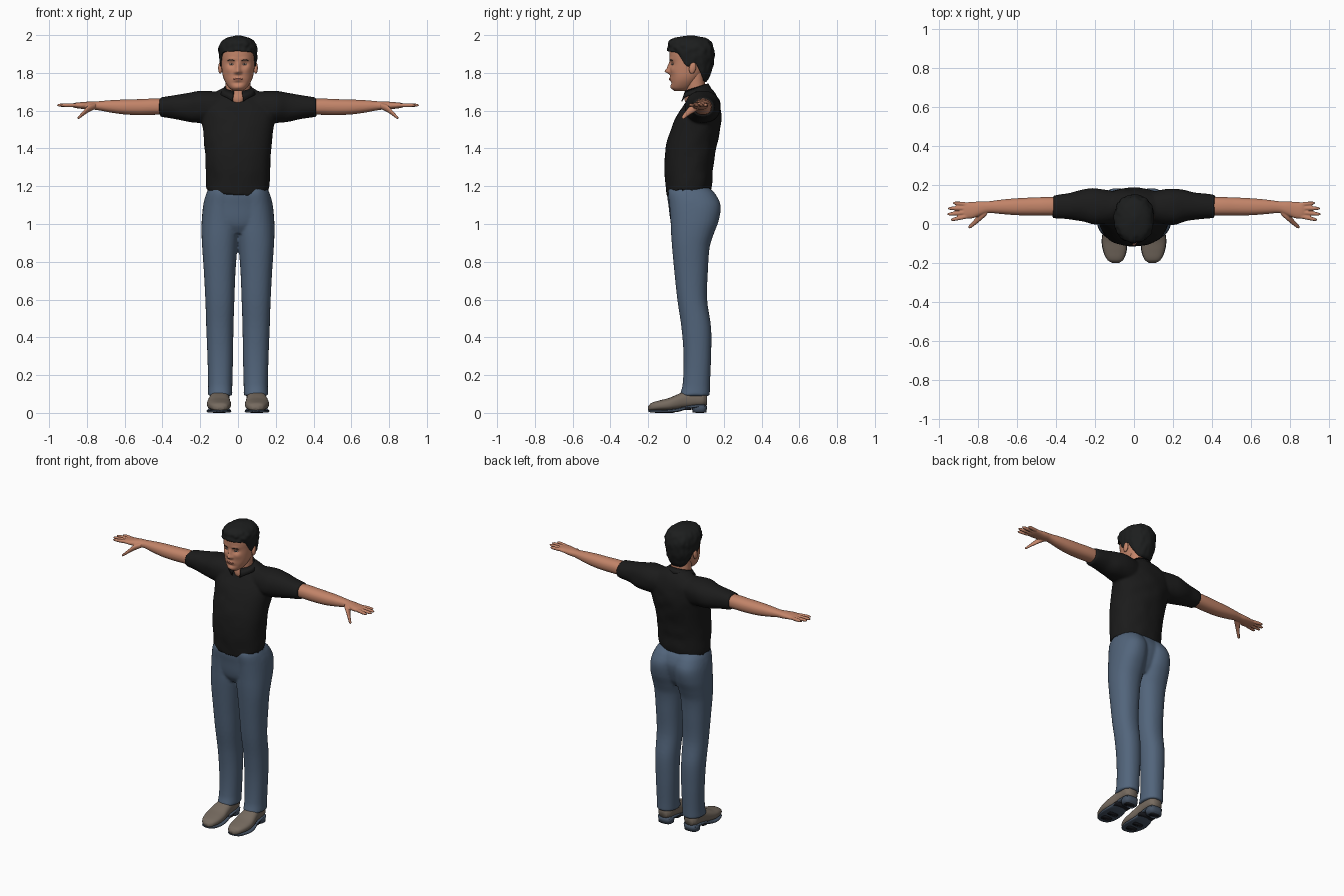
import bpy, bmesh, math
from mathutils import Vector, Matrix, noise
from mathutils.bvhtree import BVHTree

cube = bpy.data.objects.get("Cube")
if cube:
    bpy.data.objects.remove(cube, do_unlink=True)


def material(name, r, g, b):
    mat = bpy.data.materials.new(name)
    mat.use_nodes = True
    mat.diffuse_color = (r, g, b, 1)
    shader = mat.node_tree.nodes["Principled BSDF"]
    shader.inputs["Base Color"].default_value = (r, g, b, 1)
    shader.inputs["Roughness"].default_value = 0.8
    return mat


SKIN = material("skin", .54, .23, .14)
LIP = material("lip", .38, .13, .09)
SHIRT = material("black shirt", .011, .011, .011)
HAIR = material("black hair", .012, .013, .013)
JEANS = material("blue jeans", .085, .13, .2)
SHOE = material("taupe shoe", .18, .145, .115)
SOLE = material("slate sole", .06, .085, .125)
TREAD = material("black tread", .01, .011, .015)
WHITE = material("eye white", .55, .45, .4)


def sample(keys, t):
    """Smoothly interpolate rows of (t, values...)."""
    last = len(keys) - 1
    i = max(k for k in range(last) if k == 0 or keys[k][0] <= t)
    a, b = keys[i], keys[i + 1]
    h = b[0] - a[0]
    u = (t - a[0]) / h

    def slope(j, c):
        p, q = keys[max(j - 1, 0)], keys[min(j + 1, last)]
        return (q[c] - p[c]) / (q[0] - p[0]) * h

    s = u * u * (3 - 2 * u)
    return [a[c] + (b[c] - a[c]) * s + slope(i, c) * u * (1 - u) ** 2
            - slope(i + 1, c) * u * u * (1 - u) for c in range(1, len(a))]


def rounded(value, power):
    return math.copysign(abs(value) ** power, value)


def loft(bm, keys, axis="z", both=False, sides=32, steps=5, power=.9):
    """Skin rounded sections; each key is (position, u low, u high, v low, v high)."""
    stops = [a[0] + (b[0] - a[0]) * k / steps
             for a, b in zip(keys, keys[1:]) for k in range(steps)] + [keys[-1][0]]
    for side in ((1, -1) if both else (1,)):
        rings = []
        for t in stops:
            u0, u1, v0, v1 = sample(keys, t)
            ring = []
            for k in range(sides):
                a = math.tau * k / sides
                u = (u0 + u1) / 2 + (u1 - u0) / 2 * rounded(math.sin(a), power)
                v = (v0 + v1) / 2 - (v1 - v0) / 2 * rounded(math.cos(a), power)
                x, y, z = {"x": (t, u, v), "y": (u, t, v), "z": (u, v, t)}[axis]
                ring.append(bm.verts.new((side * x, y, z)))
            rings.append(ring)
        skin_rings(bm, rings, True)
        bm.faces.new(rings[0])
        bm.faces.new(rings[-1])


def skin_rings(bm, rings, closed):
    for low, high in zip(rings, rings[1:]):
        n = len(low)
        for k in range(n if closed else n - 1):
            j = (k + 1) % n
            bm.faces.new((low[k], low[j], high[j], high[k]))


def sym(rows):
    return [(t, -w, w, lo, hi) for t, w, lo, hi in rows]


def finish(bm, name, mat, voxel=0, solid=0, smooth=3):
    bmesh.ops.recalc_face_normals(bm, faces=bm.faces)
    mesh = bpy.data.meshes.new(name)
    bm.to_mesh(mesh)
    bm.free()
    mesh.materials.append(mat)
    mesh.shade_smooth()
    obj = bpy.data.objects.new(name, mesh)
    bpy.context.collection.objects.link(obj)
    if voxel:
        remesh = obj.modifiers.new("fuse", "REMESH")
        remesh.mode, remesh.voxel_size, remesh.use_smooth_shade = "VOXEL", voxel, True
        relax = obj.modifiers.new("relax", "SMOOTH")
        relax.factor, relax.iterations = .5, smooth
    if solid:
        shell = obj.modifiers.new("thickness", "SOLIDIFY")
        shell.thickness, shell.offset = solid, -1
    return obj


# Shirt: torso and short sleeves fused, with a dipped front hem and soft creases
bm = bmesh.new()
loft(bm, sym([(1.145, .163, -.103, .125), (1.2, .167, -.108, .137), (1.3, .171, -.115, .143),
              (1.4, .176, -.108, .16), (1.5, .186, -.08, .179), (1.58, .195, -.045, .187),
              (1.64, .185, -.005, .179), (1.69, .13, .028, .157), (1.725, .074, .04, .125)]),
     sides=48)
for v in bm.verts:
    if v.co.z < 1.15:
        v.co.z += .045 * min(1, (v.co.x / .16) ** 2 + (.5 if v.co.y > .05 else 0))
loft(bm, [(.08, .01, .165, 1.53, 1.70), (.2, -.005, .183, 1.535, 1.705),
          (.26, .012, .175, 1.54, 1.695), (.33, .025, .16, 1.555, 1.683),
          (.415, .034, .146, 1.568, 1.67)], "x", both=True)
for v in bm.verts:
    v.co += Vector((1, 1, 0)) * noise.noise(v.co * 14) * .005
finish(bm, "shirt", SHIRT, voxel=.008)

# Collar: a folded band left open at the front, with pointed ends
bm = bmesh.new()
rows = []
for rx, ry, drop, point in ((.069, .059, .02, 0), (.072, .063, 0, 0), (.095, .083, .035, .03)):
    row = []
    for k in range(41):
        a = .3 + (math.tau - .6) * k / 40
        near = min(a, math.tau - a)
        z = 1.705 + .02 * (1 - math.cos(a)) - drop - point * math.exp(-(near / .5) ** 2)
        row.append(bm.verts.new((rx * math.sin(a), .055 - ry * math.cos(a), z)))
    rows.append(row)
skin_rings(bm, rows, False)
finish(bm, "collar", SHIRT, solid=.005)

# Jeans: two legs and a pelvis fused
bm = bmesh.new()
loft(bm, [(.09, .03, .16, -.034, .126), (.15, .03, .158, -.018, .127),
          (.3, .026, .162, -.013, .133), (.45, .024, .168, -.024, .133),
          (.6, .019, .173, -.046, .112), (.75, .013, .181, -.062, .116),
          (.88, .003, .19, -.074, .126), (.95, -.005, .193, -.079, .148),
          (1.02, -.008, .192, -.082, .174), (1.1, -.008, .184, -.088, .183),
          (1.16, -.008, .168, -.095, .155), (1.19, .0, .15, -.09, .125)], both=True)
loft(bm, sym([(.95, .08, -.05, .11), (1.0, .165, -.078, .14), (1.1, .183, -.093, .166),
              (1.16, .168, -.1, .15), (1.2, .15, -.09, .12)]), sides=48)
finish(bm, "jeans", JEANS, voxel=.008)

# Arms with hands, four fingers and a thumb
bm = bmesh.new()
loft(bm, [(.37, .045, .137, 1.58, 1.662), (.45, .044, .138, 1.578, 1.664),
          (.52, .044, .136, 1.577, 1.661), (.6, .045, .132, 1.58, 1.659),
          (.68, .051, .125, 1.591, 1.655), (.75, .056, .116, 1.604, 1.649),
          (.79, .043, .116, 1.606, 1.648), (.83, .029, .113, 1.61, 1.645),
          (.86, .029, .111, 1.614, 1.642), (.878, .034, .106, 1.619, 1.637)], "x", both=True)
for root, tip, length in ((.1, .108, .928), (.081, .08, .955), (.06, .05, .958), (.04, .021, .94)):
    finger = []
    for f, r in ((0, .01), (.45, .0105), (.85, .0085), (1, .004)):
        y = root + (tip - root) * f
        finger.append((.85 + (length - .85) * f, y - r, y + r, 1.629 - r, 1.629 + r))
    loft(bm, finger, "x", both=True, sides=14)
loft(bm, [(.755, .045, .085, 1.61, 1.64), (.79, .015, .06, 1.592, 1.63),
          (.82, -.009, .022, 1.572, 1.598), (.842, -.024, -.002, 1.556, 1.574),
          (.85, -.02, -.01, 1.556, 1.564)], "x", both=True, sides=16)
finish(bm, "arms", SKIN, voxel=.004, smooth=2)

# Neck
bm = bmesh.new()
loft(bm, sym([(1.6, .03, .03, .09), (1.65, .042, -.006, .1), (1.7, .062, -.002, .106),
              (1.76, .066, .002, .1), (1.82, .068, .01, .1)]))
finish(bm, "neck", SKIN)

# Head: lofted skull, then sculpted with soft bumps (x, z, width, height, depth)
bm = bmesh.new()
loft(bm, sym([(1.705, .026, -.062, -.005), (1.72, .046, -.076, .03), (1.75, .067, -.08, .06),
              (1.78, .079, -.082, .085), (1.82, .086, -.085, .112), (1.86, .09, -.085, .128),
              (1.9, .092, -.088, .135), (1.94, .087, -.082, .128), (1.97, .066, -.055, .105),
              (1.985, .035, -.02, .075)]), sides=96, steps=7)
BUMPS = ((0, 1.808, .013, .013, .024), (0, 1.832, .01, .022, .013), (.014, 1.803, .008, .008, .008),
         (.036, 1.846, .019, .014, -.011), (.034, 1.873, .026, .009, .004),
         (0, 1.767, .024, .012, .008), (0, 1.747, .022, .007, -.004),
         (0, 1.724, .025, .012, .005), (.05, 1.815, .018, .018, .004))
for v in bm.verts:
    if v.co.y < 0:
        v.co.y -= sum(d * math.exp(-((abs(v.co.x) - x) / w) ** 2 - ((v.co.z - z) / h) ** 2)
                      for x, z, w, h, d in BUMPS)
bm.normal_update()
face = BVHTree.FromBMesh(bm)
finish(bm, "head", SKIN)


def face_plate(name, cx, cz, rx, rz, mat, lift=.0015, arch=0):
    """A thin oval laid on the face."""
    bm = bmesh.new()
    rings = []
    for f in (.1, .55, 1):
        ring = []
        for k in range(20):
            a = math.tau * k / 20
            x = cx + f * rx * math.cos(a)
            z = cz + f * rz * math.sin(a) - arch * (f * math.cos(a)) ** 2
            hit = face.ray_cast(Vector((x, -1, z)), Vector((0, 1, 0)))[0]
            ring.append(bm.verts.new((x, hit.y - lift, z)))
        rings.append(ring)
    skin_rings(bm, rings, True)
    bm.faces.new(rings[0])
    finish(bm, name, mat, solid=.002)


for side, label in ((1, "left"), (-1, "right")):
    face_plate(label + "_eye", side * .036, 1.846, .012, .0042, WHITE)
    face_plate(label + "_iris", side * .036, 1.846, .0045, .004, HAIR, .003)
    face_plate(label + "_eyebrow", side * .036, 1.869, .018, .0025, HAIR, arch=.004)
    # Ear
    bm = bmesh.new()
    place = (Matrix.Translation((side * .094, .035, 1.826)) @ Matrix.Rotation(-.2, 4, "X")
             @ Matrix.Diagonal((.011, .018, .031, 1)))
    bmesh.ops.create_uvsphere(bm, u_segments=20, v_segments=14, radius=1, matrix=place)
    finish(bm, label + "_ear", SKIN)
face_plate("mouth", 0, 1.767, .025, .0055, LIP)

# Hair: a shell from the hairline up to the crown
PROFILE = sym([(1.74, .058, .0, .1), (1.78, .075, -.03, .124), (1.82, .09, -.07, .139),
               (1.88, .098, -.091, .15), (1.93, .101, -.097, .148), (1.965, .087, -.09, .13),
               (1.985, .06, -.062, .105), (1.998, .012, .01, .04)])
HAIRLINE = [(0, 1.915), (.6, 1.912), (1, 1.9), (1.25, 1.85), (1.45, 1.832), (1.72, 1.85),
            (2, 1.79), (2.4, 1.757), (math.pi, 1.75)]
bm = bmesh.new()
rings = []
for j in range(21):
    ring = []
    for k in range(80):
        a = math.tau * k / 80
        start = sample(HAIRLINE, min(a, math.tau - a))[0]
        z = start + (1.998 - start) * math.sin(j / 20 * math.pi / 2)
        x0, x1, y0, y1 = sample(PROFILE, z)
        co = Vector((x1 * rounded(math.sin(a), .9),
                     (y0 + y1) / 2 - (y1 - y0) / 2 * rounded(math.cos(a), .9), z))
        out = Vector((co.x, co.y - .03, 0))
        ring.append(bm.verts.new(co + out * noise.noise(co * 38) * .07))
    rings.append(ring)
skin_rings(bm, rings, True)
bm.faces.new(rings[-1])
finish(bm, "hair", HAIR, solid=.008)

# Shoes
bm = bmesh.new()
loft(bm, [(-.2, .077, .11, .014, .036), (-.185, .056, .136, .011, .052),
          (-.14, .04, .156, .011, .066), (-.09, .037, .164, .012, .079),
          (-.05, .041, .16, .016, .096), (0, .045, .15, .024, .115),
          (.05, .045, .146, .03, .12), (.09, .05, .142, .034, .115),
          (.11, .066, .126, .042, .1)], "y", both=True, power=.8)
finish(bm, "shoes", SHOE)

# Soles with raised heels
bm = bmesh.new()
loft(bm, [(-.198, .077, .11, .006, .014), (-.183, .055, .137, .002, .015),
          (-.14, .038, .158, .001, .016), (-.09, .036, .166, .001, .018),
          (-.04, .042, .16, .006, .025), (0, .047, .15, .018, .036), (.05, .046, .147, .026, .044),
          (.1, .053, .139, .03, .046)], "y", both=True, power=.5)
loft(bm, [(.001, .05, .142, .035, .108), (.04, .047, .145, .03, .112)],
     both=True, power=.7, steps=2)
finish(bm, "soles", SOLE)

# Tread patches under the ball and heel
bm = bmesh.new()
for y0, y1, z in ((-.165, -.12, 0), (-.1, -.065, 0), (.05, .095, 0)):
    loft(bm, [(z, .065, .132, y0, y1), (z + .004, .065, .132, y0, y1)],
         both=True, power=.5, steps=1)
loft(bm, [(.016, .044, .151, -.03, .03), (.03, .044, .151, -.03, .03)],
     both=True, power=.5, steps=1)
finish(bm, "sole_tread", TREAD)
